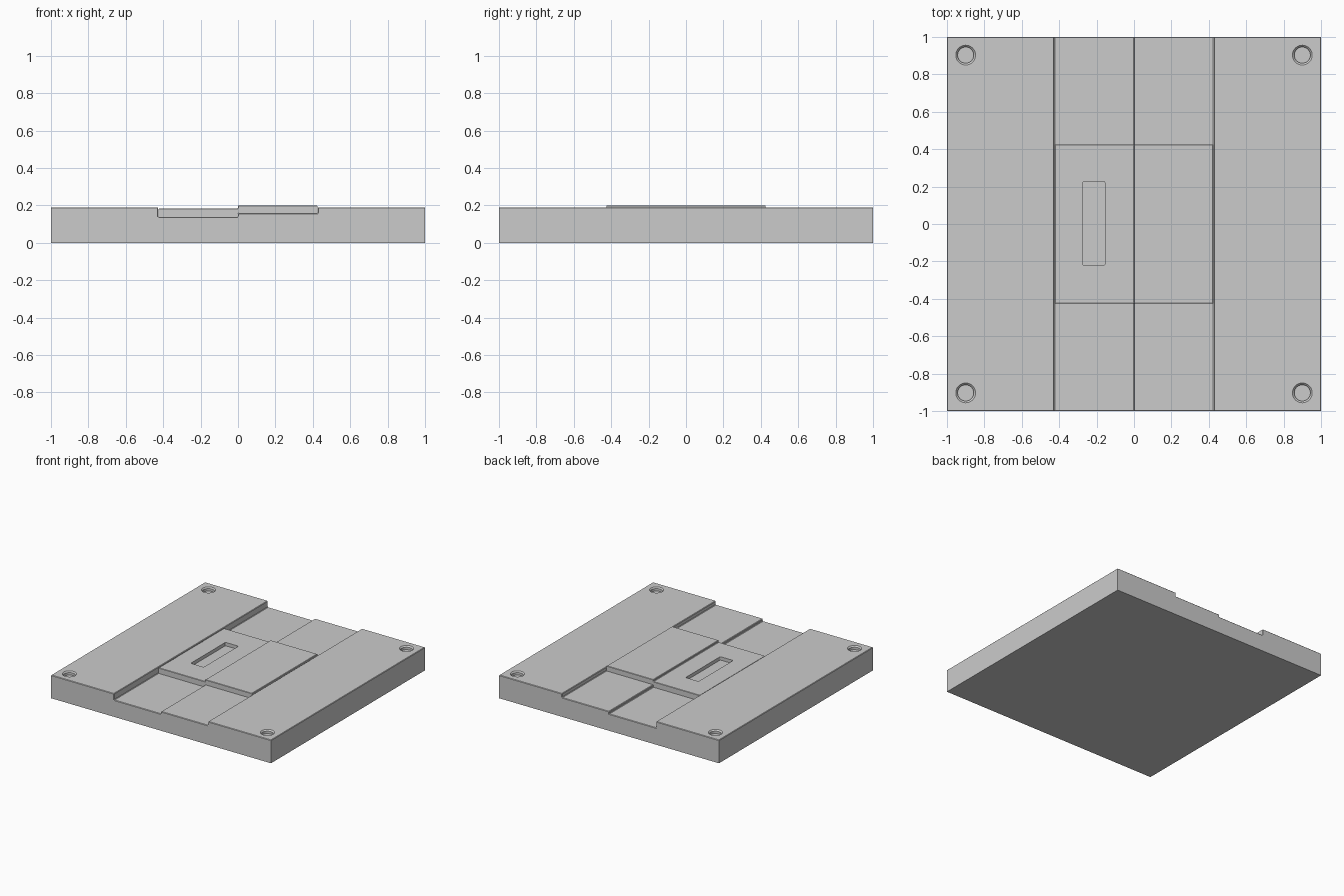
import bpy, bmesh

if "Cube" in bpy.data.objects:
    bpy.data.objects.remove(bpy.data.objects["Cube"])


def finish(bm, name):
    bmesh.ops.recalc_face_normals(bm, faces=bm.faces)
    mesh = bpy.data.meshes.new(name)
    bm.to_mesh(mesh)
    bm.free()
    ob = bpy.data.objects.new(name, mesh)
    bpy.context.collection.objects.link(ob)
    return ob


def prism(name, profile, half_length, chamfer, bevel_from):
    """Extrude an x-z profile along y and chamfer edges above a given height."""
    bm = bmesh.new()
    face = bm.faces.new([bm.verts.new((x, -half_length, z)) for x, z in profile])
    ext = bmesh.ops.extrude_face_region(bm, geom=[face])
    verts = [g for g in ext["geom"] if isinstance(g, bmesh.types.BMVert)]
    bmesh.ops.translate(bm, vec=(0, 2 * half_length, 0), verts=verts)
    bmesh.ops.recalc_face_normals(bm, faces=bm.faces)
    edges = [e for e in bm.edges if min(v.co.z for v in e.verts) > bevel_from]
    bmesh.ops.bevel(bm, geom=edges, offset=chamfer, segments=1,
                    profile=0.5, affect='EDGES')
    return finish(bm, name)


def cut(target, cutter):
    cutter.hide_render = True
    cutter.hide_viewport = True
    mod = target.modifiers.new(cutter.name, 'BOOLEAN')
    mod.operation = 'DIFFERENCE'
    mod.solver = 'EXACT'
    mod.object = cutter


def well_cutter(name, x, y, top):
    """Round hole with a chamfered mouth, as stacked rings of (radius, height)."""
    rings = [(0.043, top - 0.03), (0.043, top - 0.01), (0.053, top), (0.053, top + 0.03)]
    bm = bmesh.new()
    loops = []
    for r, z in rings:
        circle = bmesh.ops.create_circle(bm, segments=32, radius=r)["verts"]
        bmesh.ops.translate(bm, vec=(x, y, z), verts=circle)
        loops.append(circle)
    for a, b in zip(loops, loops[1:]):
        for i in range(32):
            j = (i + 1) % 32
            bm.faces.new((a[i], a[j], b[j], b[i]))
    bm.faces.new(loops[0])
    bm.faces.new(loops[-1])
    return finish(bm, name)


TOP, LOW, HIGH = 0.19, 0.138, 0.158

# base slab with a two-level channel running front to back
base = prism("base_plate",
             [(-1, 0), (1, 0), (1, TOP), (0.427, TOP), (0.427, HIGH), (0, HIGH),
              (0, LOW), (-0.427, LOW), (-0.427, TOP), (-1, TOP)],
             1.0, 0.004, 0.1)

# four corner wells
for sx in (-1, 1):
    for sy in (-1, 1):
        cut(base, well_cutter("corner_well_cutter", 0.9 * sx, 0.903 * sy, TOP))

# stepped block seated in the middle of the channel
block = prism("stepped_block",
              [(-0.424, LOW), (0, LOW), (0, HIGH), (0.424, HIGH),
               (0.424, 0.2), (0, 0.2), (0, 0.184), (-0.424, 0.184)],
              0.425, 0.003, 0.18)

# long pocket in the lower half of the block
bm = bmesh.new()
bmesh.ops.create_cube(bm, size=1)
bmesh.ops.scale(bm, vec=(0.118, 0.45, 0.06), verts=bm.verts)
bmesh.ops.translate(bm, vec=(-0.215, 0.003, 0.186), verts=bm.verts)
upright = [e for e in bm.edges if abs(e.verts[0].co.z - e.verts[1].co.z) > 0.01]
bmesh.ops.bevel(bm, geom=upright, offset=0.008, segments=3, profile=0.5, affect='EDGES')
cut(block, finish(bm, "pocket_cutter"))
